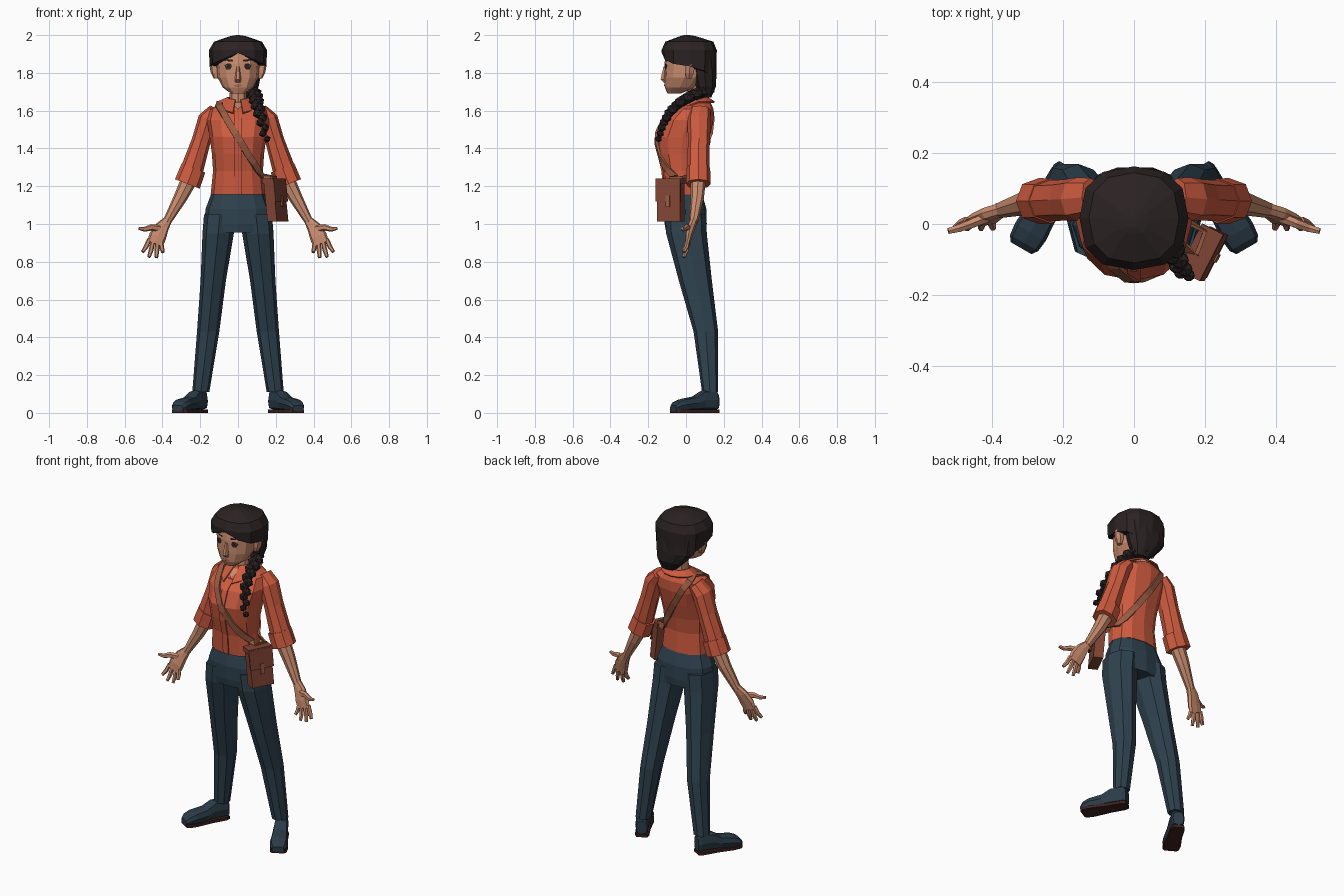
import bpy, bmesh, math
from mathutils import Vector as V
from mathutils.bvhtree import BVHTree

if "Cube" in bpy.data.objects:
    bpy.data.objects.remove(bpy.data.objects["Cube"])


def material(name, r, g, b):
    m = bpy.data.materials.new(name)
    m.diffuse_color = (r, g, b, 1)
    m.use_nodes = True
    m.node_tree.nodes["Principled BSDF"].inputs["Base Color"].default_value = m.diffuse_color
    return m


SKIN = material("skin", .58, .26, .155)
SHIRT = material("orange_shirt", .62, .105, .05)
DENIM = material("blue_trousers", .028, .055, .078)
SHOE = material("dark_blue_shoe", .024, .045, .065)
HAIR = material("dark_hair", .024, .016, .017)
BAG = material("brown_leather", .22, .06, .037)
STRAP = material("tan_strap", .31, .105, .055)
SOLE = material("dark_brown_sole", .045, .016, .014)
LIPS = material("lips", .38, .12, .085)


def finish(name, mat, bm, mirror=False):
    bmesh.ops.recalc_face_normals(bm, faces=bm.faces)
    me = bpy.data.meshes.new(name)
    bm.to_mesh(me)
    bm.free()
    me.materials.append(mat)
    ob = bpy.data.objects.new(name, me)
    bpy.context.collection.objects.link(ob)
    if mirror:
        mod = ob.modifiers.new("mirror", 'MIRROR')
        mod.use_mirror_merge = False
    return ob


def loft(name, mat, rings, n=8, e=.85, mirror=False, caps=True):
    """Join cross-sections (centre, half axis u, half axis v)."""
    bm = bmesh.new()
    ph = .5 if n == 4 else 0
    rows = []
    for c, u, v in rings:
        row = []
        for i in range(n):
            a = (i + ph) / n * math.tau
            k, s = math.cos(a), math.sin(a)
            k, s = math.copysign(abs(k) ** e, k), math.copysign(abs(s) ** e, s)
            row.append(bm.verts.new(c + u * k + v * s))
        rows.append(row)
    for a, b in zip(rows, rows[1:]):
        for i in range(n):
            j = (i + 1) % n
            bm.faces.new((a[i], a[j], b[j], b[i]))
    if caps:
        bm.faces.new(rows[0])
        bm.faces.new(rows[-1])
    return finish(name, mat, bm, mirror)


def level(z, yf, yb, rx, cx=0):
    """Horizontal section from front y, back y and half width."""
    return V((cx, (yf + yb) / 2, z)), V((rx, 0, 0)), V((0, (yb - yf) / 2, 0))


def tube(name, mat, pts, n=8, e=.9, mirror=True):
    """Limb through (x, y, z, half width, half depth)."""
    P = [V(p[:3]) for p in pts]
    rings = []
    for i, p in enumerate(pts):
        d = (P[min(i + 1, len(P) - 1)] - P[max(i - 1, 0)]).normalized()
        u = d.cross(V((0, 1, 0))).normalized()
        rings.append((P[i], u * p[3], u.cross(d) * p[4]))
    return loft(name, mat, rings, n, e, mirror)


def tree(ob):
    return BVHTree.FromPolygons([v.co for v in ob.data.vertices],
                                [p.vertices[:] for p in ob.data.polygons])


def decal(name, mat, bvh, outline, lift=.005, mirror=False):
    """Flat patch laid on the front of a surface."""
    bm = bmesh.new()
    vs = []
    for x, z in outline:
        hit = bvh.ray_cast(V((x, -1, z)), V((0, 1, 0)))[0]
        vs.append(bm.verts.new(hit - V((0, lift, 0))))
    bm.faces.new(vs)
    return finish(name, mat, bm, mirror)


# Torso, hips and legs
torso = loft("shirt", SHIRT, [level(*r) for r in (
    (1.155, -.115, .09, .145), (1.28, -.125, .085, .132), (1.37, -.147, .10, .138),
    (1.46, -.16, .125, .15), (1.55, -.125, .145, .165), (1.61, -.06, .145, .15),
    (1.645, -.01, .13, .07))], 12)
loft("hips", DENIM, [level(*r) for r in (
    (1.17, -.10, .082, .138), (1.08, -.115, .108, .172), (1.0, -.113, .11, .178),
    (.955, -.105, .105, .16))], 12)
loft("leg", DENIM, [level(*r) for r in (
    (1.05, -.11, .108, .085, .095), (.95, -.105, .11, .083, .105),
    (.7, -.038, .137, .067, .131), (.43, .04, .17, .059, .158),
    (.11, .085, .17, .045, .197))], 8, mirror=True)

# Shoes, turned outward
FWD = V((.5, -.866, 0))
SIDE = V((.866, .5, 0))
HEEL = V((.193, .15, 0))


def along(t, w, z0, z1):
    return HEEL + FWD * t + V((0, 0, (z0 + z1) / 2)), SIDE * w, V((0, 0, (z1 - z0) / 2))


loft("shoe", SHOE, [along(*r) for r in (
    (-.015, .03, .018, .10), (.0, .038, .015, .12), (.075, .04, .015, .12),
    (.125, .045, .015, .088), (.2, .05, .012, .075), (.235, .046, .01, .06),
    (.252, .034, .01, .04))], 8, .6, True)
loft("sole", SOLE, [along(t, w, .0, .018) for t, w in (
    (-.015, .03), (.01, .039), (.1, .04), (.19, .05), (.235, .046), (.25, .035))], 4, 0, True)

# Arms and hands
tube("sleeve", SHIRT, [(.12, .075, 1.605, .035, .055), (.16, .07, 1.555, .052, .062),
                       (.195, .068, 1.44, .05, .058), (.243, .065, 1.29, .06, .058)])
tube("cuff", SHIRT, [(.236, .065, 1.296, .067, .063), (.268, .065, 1.212, .07, .065)])
tube("forearm", SKIN, [(.25, .065, 1.25, .045, .042), (.305, .06, 1.14, .036, .035),
                       (.377, .04, 1.01, .022, .023)])
tube("palm", SKIN, [(.372, .042, 1.02, .023, .02), (.40, .03, .985, .036, .02),
                    (.425, .015, .935, .046, .018), (.44, .008, .895, .043, .014)], 8, .7)
FINGERS = ((.408, .893, .398, .85), (.427, .89, .432, .822),
           (.45, .893, .472, .825), (.47, .903, .505, .853))
for i, (x0, z0, x1, z1) in enumerate(FINGERS):
    tube("finger_%d" % (i + 1), SKIN,
         [(x0, .01, z0 + .015, .0125, .012), ((x0 + x1) / 2, .002, (z0 + z1) / 2, .0125, .012),
          (x1, -.012, z1, .009, .009)], 6)
tube("thumb", SKIN, [(.415, .02, .975, .02, .016), (.46, .0, .982, .017, .014),
                     (.495, -.012, .972, .013, .012), (.525, -.02, .977, .008, .009)], 6)

# Neck and head
loft("neck", SKIN, [level(1.60, .005, .11, .046), level(1.76, .01, .10, .042)], 8)
head = loft("head", SKIN, [level(*r) for r in (
    (1.69, -.098, -.03, .036), (1.722, -.112, .05, .08), (1.775, -.115, .095, .108),
    (1.85, -.114, .12, .114), (1.94, -.10, .12, .105))], 12)
face = tree(head)
loft("nose", SKIN, [level(1.835, -.12, -.10, .008), level(1.765, -.137, -.10, .017),
                    level(1.75, -.12, -.10, .014)], 6)
loft("ear", SKIN, [level(1.77, .0, .03, .012, .116), level(1.80, -.008, .045, .022, .122),
                   level(1.845, -.008, .05, .024, .128)], 6, mirror=True)
decal("eye", HAIR, face, ((.032, 1.835), (.042, 1.818), (.062, 1.818), (.072, 1.84),
                          (.055, 1.851), (.038, 1.848)), mirror=True)
decal("eyebrow", HAIR, face, ((.026, 1.86), (.075, 1.862), (.06, 1.873), (.028, 1.87)), mirror=True)
decal("mouth", LIPS, face, ((-.026, 1.733), (0, 1.724), (.026, 1.733), (.008, 1.739), (-.008, 1.739)))

# Hair cap with a parted hairline, back hair and braid
cap = loft("hair_cap", HAIR, [level(*r) for r in (
    (1.85, -.095, .11, .10), (1.85, -.128, .16, .15), (1.92, -.13, .163, .154),
    (1.965, -.11, .145, .127), (1.995, -.03, .05, .04), (2.0, -.01, .02, .01))], 12, .8)
HAIRLINE = (1.835, 1.81, 1.77, 1.76, 1.77, 1.81, 1.835, 1.848, 1.87, 1.905, 1.87, 1.848)
for i in range(24):
    cap.data.vertices[i].co.z = HAIRLINE[i % 12]
loft("back_hair", HAIR, [level(*r) for r in (
    (1.88, .02, .155, .13), (1.79, .035, .163, .122), (1.73, .05, .162, .09, .02),
    (1.67, .08, .135, .045, .04))], 10)
PATH = [V(p) for p in ((.03, .12, 1.715), (.075, .085, 1.70), (.092, .03, 1.68),
                       (.10, -.03, 1.645), (.112, -.085, 1.595), (.132, -.122, 1.53),
                       (.146, -.145, 1.45))]
bm = bmesh.new()
COUNT = 17
for i in range(COUNT):
    t = i / (COUNT - 1) * (len(PATH) - 1)
    k = min(int(t), len(PATH) - 2)
    p = PATH[k].lerp(PATH[k + 1], t - k)
    p.x += .009 * (-1) ** i
    r = .037 - .018 * (i / (COUNT - 1)) ** 2
    made = bmesh.ops.create_icosphere(bm, subdivisions=1, radius=r)
    bmesh.ops.translate(bm, vec=p, verts=made["verts"])
finish("braid", HAIR, bm)

# Collar, open at the front
bm = bmesh.new()
rows = []
for i in range(13):
    a = math.radians(-76 + 332 * i / 12)
    c, s = math.cos(a), math.sin(a)
    front = max(0, -s)
    rows.append((bm.verts.new((.055 * c, .055 + .06 * s, 1.668 - .012 * front)),
                 bm.verts.new((.108 * c, .055 + (.095 + .072 * front) * s, 1.645 - .06 * front))))
for a, b in zip(rows, rows[1:]):
    bm.faces.new((a[0], a[1], b[1], b[0]))
collar = finish("collar", SHIRT, bm)
solid = collar.modifiers.new("thickness", 'SOLIDIFY')
solid.thickness = .008
solid.offset = 0

# Skin at the neckline, button placket
body = tree(torso)
decal("neckline", SKIN, body, ((-.03, 1.642), (0, 1.605), (.03, 1.642)), .012)
rail = [(z, body.ray_cast(V((0, -1, z)), V((0, 1, 0)))[0].y) for z in
        (1.16, 1.28, 1.37, 1.46, 1.55, 1.60)]
loft("placket", SHIRT, [(V((0, y, z)), V((.018, 0, 0)), V((0, .005, 0))) for z, y in rail], 4, 0)

# Shoulder strap, projected on the front and back of the shirt
path = []
for y, steps in ((-1, range(11)), (1, range(10, -1, -1))):
    for i in steps:
        t = i / 10
        hit, nor = body.ray_cast(V((.125 * t - .1 * (1 - t), y, 1.25 * t + 1.622 * (1 - t))),
                                 V((0, -y, 0)))[:2]
        path.append((hit + nor * .006, nor))
    if y < 0:  # across the top of the bag
        path += [(V((.175, -.09, 1.235)), V((.9, -.4, 0))), (V((.2, -.02, 1.235)), V((.95, .2, 0)))]
path.append((V((-.095, .06, 1.645)), V((0, 0, 1))))
rings = []
for i, (p, nor) in enumerate(path):
    d = path[(i + 1) % len(path)][0] - path[i - 1][0]
    nor = nor.normalized()
    side = nor.cross(d).normalized()
    rings.append((p, side * .018, nor * .006))
loft("shoulder_strap", STRAP, rings + rings[:1], 4, 0, caps=False)

# Satchel with flap and buckle strap, hung on the left hip
LONG = V((.45, -.89, 0)) * V((-1, 1, 1))
OUT = V((.89, -.45, 0))


def slab(name, mat, top, bottom, half, thick, out=0):
    def at(z):
        return V((.2 - .1 * (z - 1.13), -.08, z)) + OUT * out
    loft(name, mat, [(at(z), LONG * half, OUT * thick) for z in (bottom, top)], 4, 0)


slab("satchel", BAG, 1.225, 1.012, .068, .028)
slab("satchel_flap", BAG, 1.242, 1.215, .074, .034)
slab("satchel_flap_front", BAG, 1.235, 1.12, .073, .005, .030)
slab("satchel_buckle", STRAP, 1.15, 1.09, .012, .004, .036)
